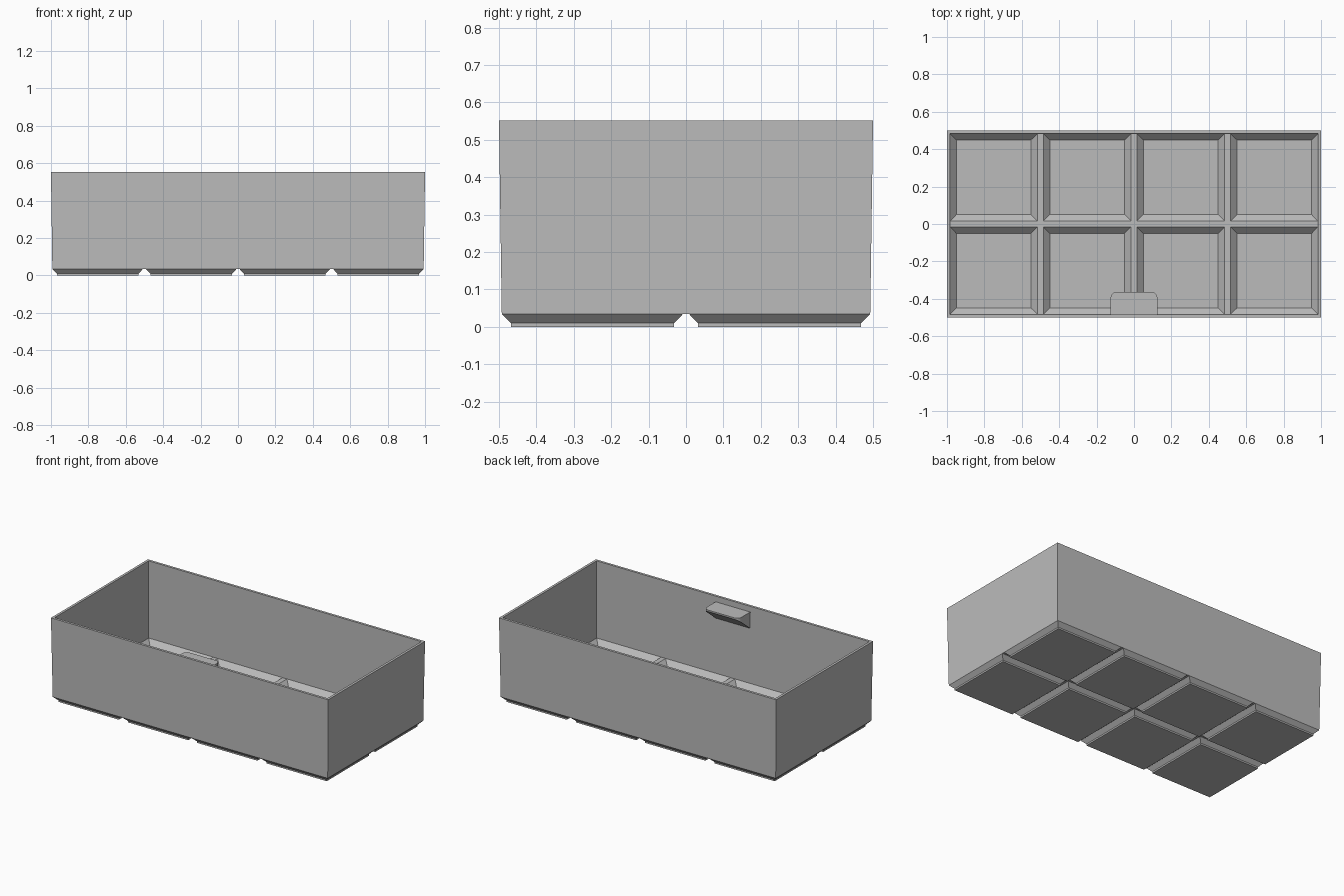
import bpy, bmesh
from math import cos, sin, pi, radians

cube = bpy.data.objects.get("Cube")
if cube:
    bpy.data.objects.remove(cube)

GREY = (0.5, 0.5, 0.5, 1)
mat = bpy.data.materials.new("mid_grey")
mat.use_nodes = True
mat.diffuse_color = GREY
mat.node_tree.nodes["Principled BSDF"].inputs["Base Color"].default_value = GREY


def finish(name, bm):
    bmesh.ops.remove_doubles(bm, verts=bm.verts, dist=0.0005)
    bmesh.ops.dissolve_limit(bm, angle_limit=radians(0.5),
                             verts=bm.verts, edges=bm.edges)
    mesh = bpy.data.meshes.new(name)
    bm.to_mesh(mesh)
    bm.free()
    mesh.materials.append(mat)
    obj = bpy.data.objects.new(name, mesh)
    bpy.context.collection.objects.link(obj)
    return obj


def clamp(v, limit):
    return max(-limit, min(limit, v))


def loft(bm, rings, centre=(0, 0), limit=(1, 0.5), cap=False, up=True):
    """Join rectangular rings of (half x, half y, z); corners stay inside limit."""
    cx, cy = centre
    prev = None
    for hx, hy, z in rings:
        ring = [bm.verts.new((clamp(cx + sx * hx, limit[0]),
                              clamp(cy + sy * hy, limit[1]), z))
                for sx, sy in ((-1, -1), (1, -1), (1, 1), (-1, 1))]
        if prev:
            for i in range(4):
                j = (i + 1) % 4
                quad = [prev[i], prev[j], ring[j], ring[i]]
                bm.faces.new(quad if up else quad[::-1])
        prev = ring
    if cap:
        bm.faces.new(prev if up else prev[::-1])


CELLS = [(x, y) for x in (-0.75, -0.25, 0.25, 0.75) for y in (-0.25, 0.25)]

# Slightly tapered walls with a flat rim
bm = bmesh.new()
loft(bm, [(0.9925, 0.4925, 0.035), (1, 0.5, 0.552),
          (0.984, 0.484, 0.552), (0.982, 0.482, 0.05)])
finish("bin_walls", bm)

# Underside with a chamfered foot in each cell
bm = bmesh.new()
for c in CELLS:
    loft(bm, [(0.25, 0.25, 0.035), (0.2425, 0.2425, 0.035),
              (0.218, 0.218, 0.01), (0.218, 0.218, 0)],
         c, (0.9925, 0.4925), cap=True, up=False)
finish("base_feet", bm)

# Inside floor: flat-topped ribs and sloped pockets
bm = bmesh.new()
for c in CELLS:
    loft(bm, [(0.25, 0.25, 0.05), (0.234, 0.234, 0.05), (0.2, 0.2, 0.016)],
         c, (0.982, 0.482), cap=True)
finish("pocket_floor", bm)

# Label shelf on the inside of the front wall, with a sloped underside
WALL, EDGE, HALF, R = -0.488, -0.363, 0.125, 0.032
outline = [(-HALF, WALL), (HALF, WALL)]
for side in (1, -1):
    for i in range(7):
        a = i * pi / 12 if side > 0 else pi / 2 + i * pi / 12
        outline.append((side * (HALF - R) + R * cos(a), EDGE - R + R * sin(a)))
bm = bmesh.new()
top = [bm.verts.new((x, y, 0.515)) for x, y in outline]
low = [bm.verts.new((x, y, 0.405 + 0.8 * (y - WALL))) for x, y in outline]
bm.faces.new(top)
bm.faces.new(low[::-1])
for i in range(len(top)):
    j = (i + 1) % len(top)
    bm.faces.new((low[i], low[j], top[j], top[i]))
finish("label_shelf", bm)
